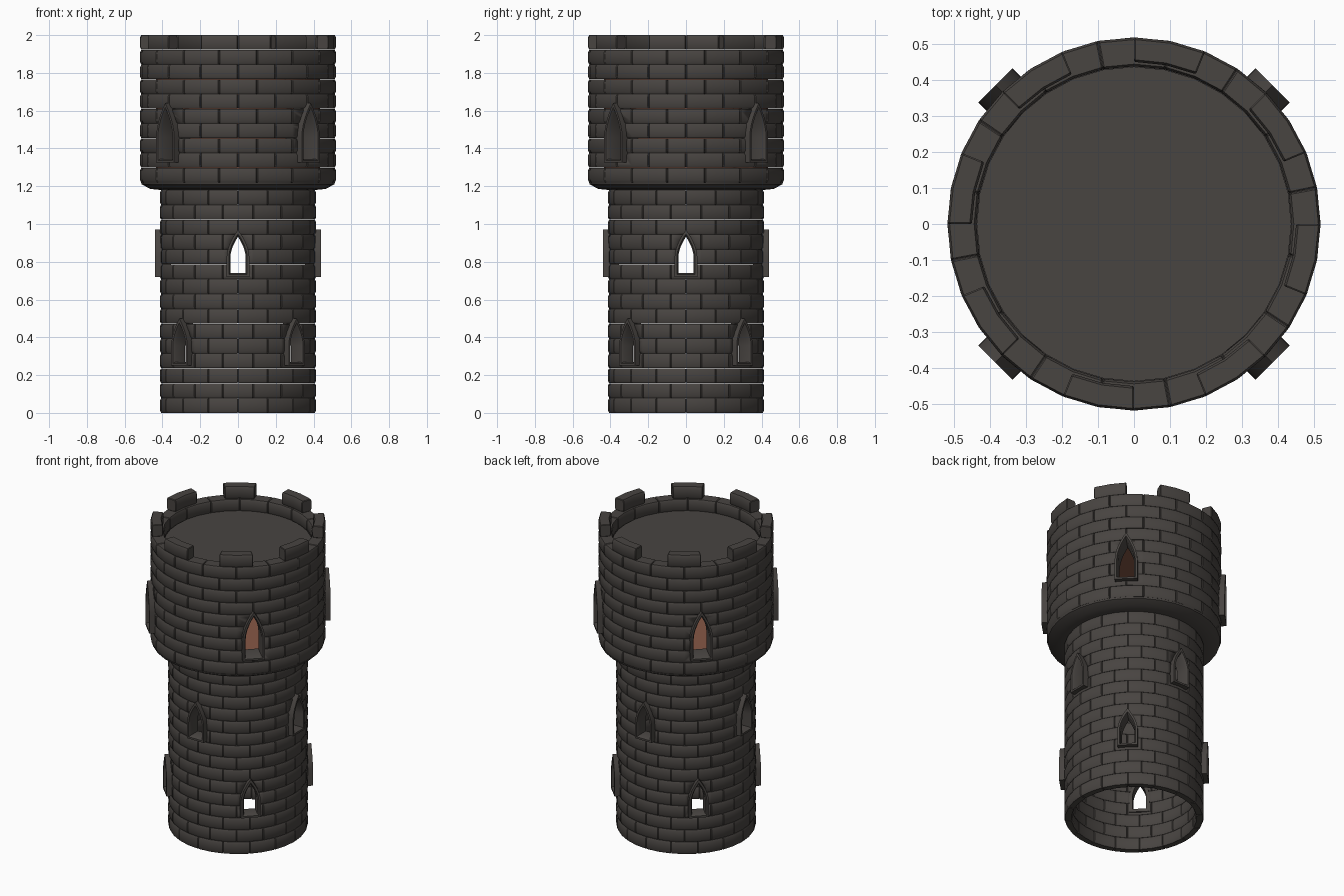
import bpy, bmesh
from math import sin, cos, pi, radians

if "Cube" in bpy.data.objects:
    bpy.data.objects.remove(bpy.data.objects["Cube"])

def material(name, col):
    m = bpy.data.materials.new(name)
    m.diffuse_color = (*col, 1)
    m.use_nodes = True
    m.node_tree.nodes["Principled BSDF"].inputs["Base Color"].default_value = m.diffuse_color
    return m

STONE = material("dark_stone", (0.065, 0.058, 0.053))
WOOD = material("red_wood", (0.24, 0.095, 0.06))

def finish(bm, name, mat=None, angle=30):
    bmesh.ops.recalc_face_normals(bm, faces=bm.faces)
    me = bpy.data.meshes.new(name)
    bm.to_mesh(me)
    bm.free()
    ob = bpy.data.objects.new(name, me)
    bpy.context.collection.objects.link(ob)
    if mat:
        me.materials.append(mat)
    bpy.ops.object.select_all(action='DESELECT')
    ob.select_set(True)
    bpy.context.view_layer.objects.active = ob
    bpy.ops.object.shade_smooth_by_angle(angle=radians(angle))
    return ob

def skin(bm, loops, closed=False):
    """Bridge loops of equal length; cap the ends unless closed."""
    vs = [[bm.verts.new(p) for p in lp] for lp in loops]
    n = len(vs[0])
    pairs = list(zip(vs, vs[1:])) + ([(vs[-1], vs[0])] if closed else [])
    for a, b in pairs:
        for i in range(n):
            j = (i + 1) % n
            bm.faces.new((a[i], a[j], b[j], b[i]))
    if not closed:
        bm.faces.new(vs[0])
        bm.faces.new(vs[-1])

def brick(bm, a0, a1, r0, r1, z0, z1):
    """Curved block with chamfered edges."""
    def section(a, s):
        p, q, b, t = r0 + s, r1 - s, z0 + s, z1 - s
        c, d = 0.012, 0.006
        prof = [(p + d, b), (q - d, b), (q, b + c), (q, t - c),
                (q - d, t), (p + d, t), (p, t - c), (p, b + c)]
        return [(r * cos(a), r * sin(a), z) for r, z in prof]
    e = 0.008
    skin(bm, [section(a0, 0.003), section(a0 + e, 0), section((a0 + a1) / 2, 0),
              section(a1 - e, 0), section(a1, 0.003)])

STEP = 2 * pi / 16
GAP = 0.0012

def course(bm, r0, r1, z0, z1, shift, every=1, start=0):
    for k in range(start, 16, every):
        a = (k + shift) * STEP
        brick(bm, a + GAP, a + STEP - GAP, r0, r1, z0 + 0.0005, z1 - 0.0005)

# Windows: (first angle, sill height, width, height, inner radius, outer radius)
ROWS = [(-45, 0.25, 0.12, 0.25, 0.355, 0.44),
        (0, 0.72, 0.12, 0.25, 0.355, 0.44),
        (-45, 1.325, 0.135, 0.315, 0.425, 0.545)]

def arch(w, h, z, inset=0):
    a, top, base = w / 2 - inset, h - inset * 1.9, inset
    s = h * 0.42
    ts = [i / 6 for i in range(7)]
    right = [(a * (1 - t ** 1.8), s + (top - s) * t) for t in ts]
    pts = [(-a, base), (a, base)] + right + [(-u, v) for u, v in right[-2::-1]]
    return [(u, z + v) for u, v in pts]

def place(pts, r, ang):
    c, s = cos(ang), sin(ang)
    return [(r * c - u * s, r * s + u * c, z) for u, z in pts]

frames, holes = bmesh.new(), bmesh.new()
for a0, z, w, h, r0, r1 in ROWS:
    for k in range(4):
        ang = radians(a0 + 90 * k)
        outer, lip, inner = arch(w, h, z), arch(w, h, z, 0.012), arch(w, h, z, 0.02)
        skin(frames, [place(outer, r0, ang), place(outer, r1, ang), place(lip, r1, ang),
                      place(inner, r1 - 0.015, ang), place(inner, r0, ang)], closed=True)
        cut = arch(w, h, z, 0.009)
        skin(holes, [place(cut, r0 - 0.06, ang), place(cut, r1 + 0.05, ang)])
finish(frames, "window_frames", STONE, 30)
cutter = finish(holes, "window_cutter")
cutter.hide_render = True

def cut_windows(ob):
    m = ob.modifiers.new("windows", 'BOOLEAN')
    m.operation, m.solver, m.object = 'DIFFERENCE', 'EXACT', cutter
    bpy.context.view_layer.objects.active = ob
    bpy.ops.object.modifier_apply(modifier=m.name)

# Lower shaft: fifteen staggered brick courses
bm = bmesh.new()
H = 1.18 / 15
for i in range(15):
    course(bm, 0.365, 0.413, i * H, (i + 1) * H, 0.5 * (i % 2))
cut_windows(finish(bm, "lower_wall", STONE))

# Upper drum: nine wider courses
bm = bmesh.new()
for i in range(1, 10):
    course(bm, 0.438, 0.518, 2 - (i + 1) * 0.078, 2 - i * 0.078, 0.5 * (i % 2))
cut_windows(finish(bm, "upper_wall", STONE))

# Eight merlons
bm = bmesh.new()
course(bm, 0.45, 0.518, 1.922, 2.0005, 0, every=2, start=1)
finish(bm, "merlons", STONE)

# Flared ring carrying the upper drum
bm = bmesh.new()
prof = [(0.365, 1.18), (0.41, 1.18), (0.465, 1.186), (0.51, 1.21), (0.513, 1.2195), (0.365, 1.2195)]
skin(bm, [[(r * cos(k * pi / 16), r * sin(k * pi / 16), z) for r, z in prof]
          for k in range(32)], closed=True)
finish(bm, "flared_ring", STONE)

# Red room lining inside the upper drum
bm = bmesh.new()
skin(bm, [[(0.434 * cos(k * pi / 16), 0.434 * sin(k * pi / 16), z) for k in range(32)]
          for z in (1.221, 1.838)])
room = finish(bm, "room_lining", WOOD)
m = room.modifiers.new("shell", 'SOLIDIFY')
m.thickness, m.offset = 0.008, -1
bpy.ops.object.modifier_apply(modifier=m.name)
cut_windows(room)

# Roof deck
bm = bmesh.new()
skin(bm, [[(0.437 * cos(k * pi / 16), 0.437 * sin(k * pi / 16), z) for k in range(32)]
          for z in (1.84, 1.85)])
finish(bm, "roof_deck", STONE)

bpy.data.objects.remove(cutter)
